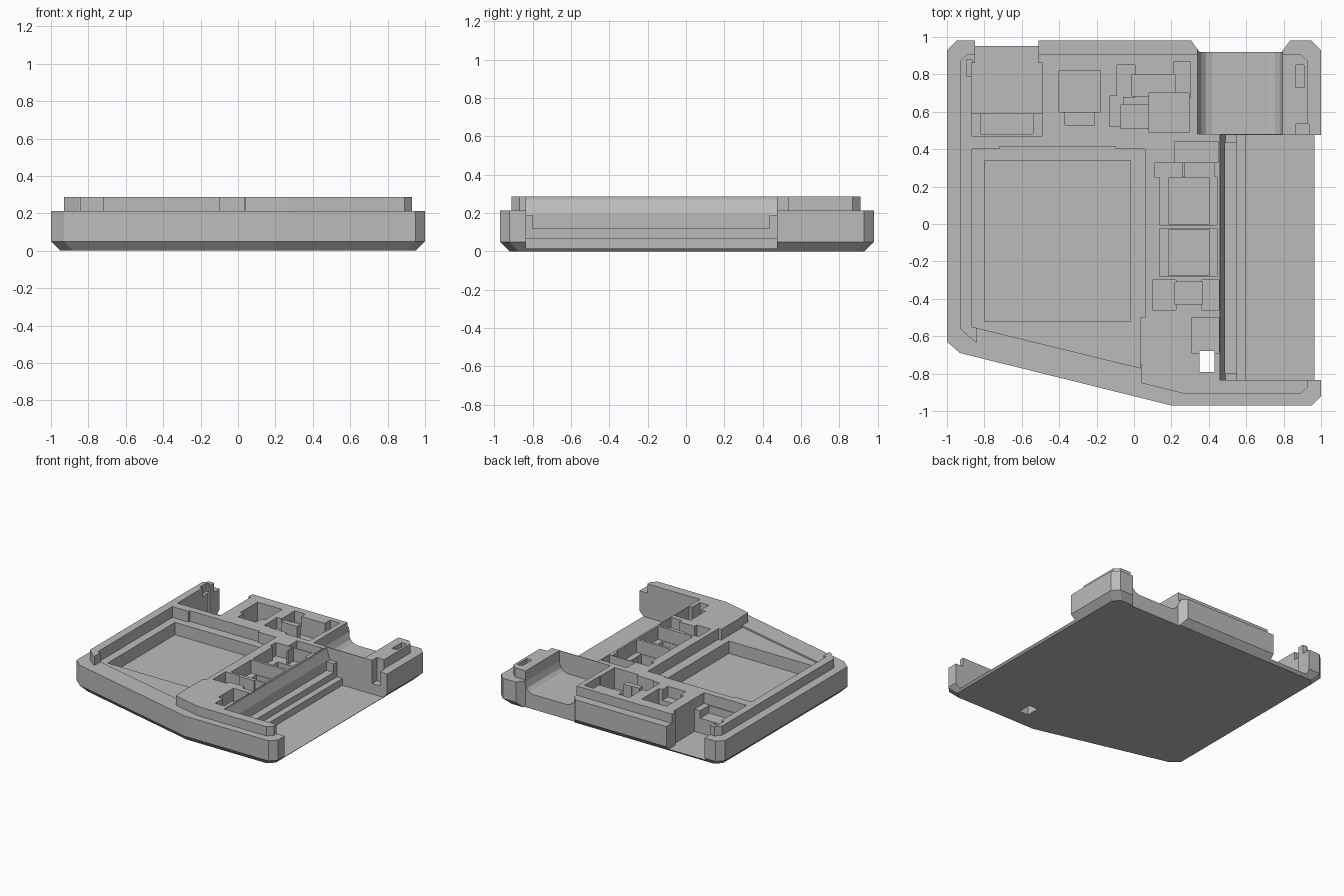
import bpy, bmesh
from mathutils import Vector

cube = bpy.data.objects.get("Cube")
if cube:
    bpy.data.objects.remove(cube)

TOP = 0.4  # height above everything, used by open-topped cuts

grey = bpy.data.materials.new("light_grey")
grey.use_nodes = True
colour = (0.5, 0.5, 0.5, 1)
grey.diffuse_color = colour
grey.node_tree.nodes["Principled BSDF"].inputs["Base Color"].default_value = colour


def loft(name, rings):
    """Solid through matching rings of points, capped at both ends."""
    bm = bmesh.new()
    loops = [[bm.verts.new(p) for p in ring] for ring in rings]
    n = len(loops[0])
    for a, b in zip(loops, loops[1:]):
        for i in range(n):
            j = (i + 1) % n
            bm.faces.new((a[i], a[j], b[j], b[i]))
    bm.faces.new(loops[0][::-1])
    bm.faces.new(loops[-1])
    bmesh.ops.recalc_face_normals(bm, faces=bm.faces)
    mesh = bpy.data.meshes.new(name)
    bm.to_mesh(mesh)
    bm.free()
    mesh.materials.append(grey)
    obj = bpy.data.objects.new(name, mesh)
    bpy.context.collection.objects.link(obj)
    return obj


def prism(name, outline, z0, z1):
    return loft(name, [[(x, y, z) for x, y in outline] for z in (z0, z1)])


def extrude_y(name, profile, y0, y1):
    return loft(name, [[(x, y, z) for x, z in profile] for y in (y0, y1)])


def pocket(x0, x1, y0, y1, floor):
    return prism("pocket_cutter", [(x0, y0), (x1, y0), (x1, y1), (x0, y1)], floor, TOP)


# Outer tray with a chamfered bottom edge
outline = [(-1, .93), (-.95, .98), (.95, .98), (1, .93), (1, -.92),
           (.95, -.97), (.2, -.97), (-.93, -.69), (-1, -.63)]
tray = loft("case_tray", [
    [(x * .95, y * .95, 0) for x, y in outline],
    [(x, y, .05) for x, y in outline],
    [(x, y, .213) for x, y in outline]])

# Raised inner plateau
lip = prism("plateau", [(-.93, .87), (-.89, .91), (.89, .91), (.93, .87), (.93, -.87),
                        (.89, -.91), (.28, -.91), (-.85, -.63), (-.93, -.56)], .12, .287)

cutters = []

# Ledge around the large bay, and the low front rim
cutters.append(prism("rim_cutter", [(-.84, -.54), (.04, -.75), (.04, -1.1), (-.84, -1.1)], .213, TOP))
cutters.append(prism("ledge_cutter", [(-.865, .4), (-.72, .4), (-.72, .415), (-.1, .415),
                                      (-.1, .4), (.06, .4), (.06, -.5), (.035, -.5),
                                      (.035, -.77), (-.865, -.55)], .2, TOP))

# Stepped side bay that opens to the left side
cutters.append(extrude_y("side_bay_cutter", [(.46, TOP), (.46, .27), (.49, .19), (.55, .19),
                                             (.55, .07), (.6, .07), (.6, .015),
                                             (1.1, .015), (1.1, TOP)], -.835, .475))
cutters.append(pocket(.487, .56, -.8, .435, .12))

# Rounded trough open at the back, with a flared mouth
cutters.append(extrude_y("trough_cutter", [(.34, TOP), (.34, .2), (.36, .153), (.385, .13),
                                           (.42, .12), (.72, .12), (.755, .13), (.78, .153),
                                           (.795, .2), (.795, TOP)], .48, 1.1))
cutters.append(prism("mouth_cutter", [(.27, 1.03), (.35, .92), (.79, .92), (.87, 1.03)], -.1, TOP))

pockets = [
    # Large bay
    (-.8, -.02, -.52, .34, .1),
    # Back opening with its stepped shelf
    (-.87, -.49, .59, .86, .02), (-.85, -.51, .85, 1.1, .02),
    (-.87, -.49, .47, .595, .2), (-.82, -.54, .48, .6, .14),
    # Back row
    (-.4, -.18, .6, .82, .14), (-.37, -.21, .53, .605, .2),
    (-.01, .22, .685, .8, .14), (-.09, .005, .68, .85, .2), (.215, .3, .67, .87, .2),
    (.08, .295, .49, .7, .12), (-.13, -.06, .52, .685, .2), (-.07, .085, .51, .64, .17),
    # Middle column
    (.22, .45, .33, .44, .2), (.11, .26, .25, .325, .18), (.27, .43, .25, .325, .18),
    (.1, .225, -.46, -.3, .18), (.22, .365, -.43, -.31, .15), (.36, .455, -.46, -.3, .18),
    # Front pocket and its through hole
    (.31, .455, -.69, -.5, .17), (.35, .43, -.79, -.68, -.1),
    # Notches in the corner posts
    (.865, .935, .4, .535, .1), (.865, .91, .73, .85, .2), (-.895, -.865, .79, .88, .22),
]
# Twin cells with a deeper centre
for y in (-.28, -.005):
    pockets += [(.135, .445, y, y + .255, .18), (.185, .4, y + .004, y + .25, .1)]
cutters += [pocket(*p) for p in pockets]


# Join the plateau and carve the cuts
def add_boolean(tool, operation):
    mod = tray.modifiers.new(tool.name, 'BOOLEAN')
    mod.object = tool
    mod.operation = operation
    mod.solver = 'EXACT'


add_boolean(lip, 'UNION')
for c in cutters:
    add_boolean(c, 'DIFFERENCE')

bpy.context.view_layer.update()
graph = bpy.context.evaluated_depsgraph_get()
carved = bpy.data.meshes.new_from_object(tray.evaluated_get(graph))
tray.modifiers.clear()
tray.data = carved
for tool in [lip] + cutters:
    bpy.data.objects.remove(tool)
